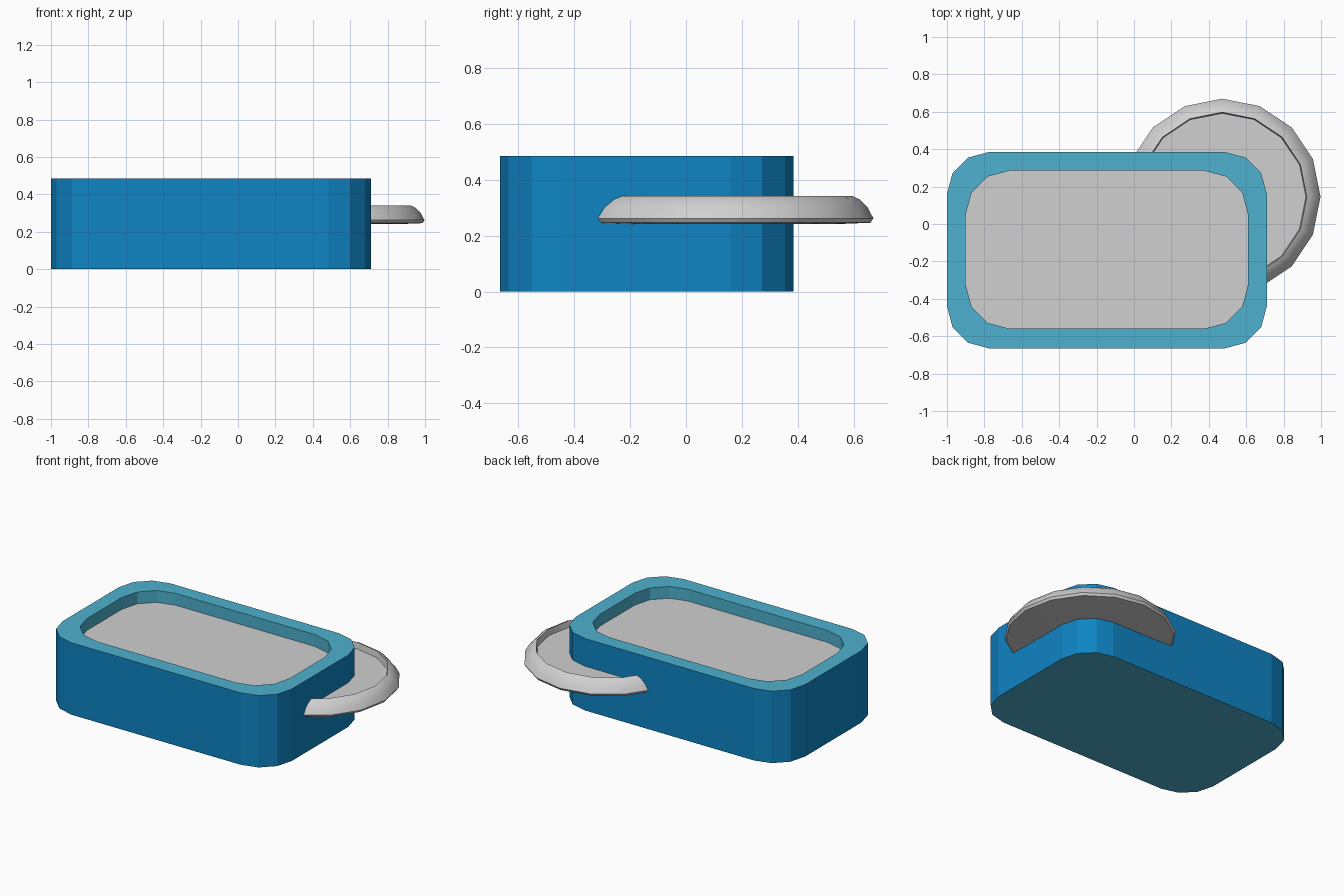
import bpy
import bmesh
from math import cos, sin, pi, radians

cube = bpy.data.objects.get("Cube")
if cube:
    bpy.data.objects.remove(cube, do_unlink=True)


def make_material(name, colour):
    mat = bpy.data.materials.new(name)
    mat.use_nodes = True
    rgba = (*colour, 1)
    mat.diffuse_color = rgba
    mat.node_tree.nodes["Principled BSDF"].inputs["Base Color"].default_value = rgba
    return mat


blue = make_material("blue wall", (0.0045, 0.23, 0.55))
teal = make_material("teal rim", (0.075, 0.44, 0.62))
grey = make_material("light grey", (0.63, 0.63, 0.63))


def rounded_rect(x0, x1, y0, y1, r, segments=3):
    """Outline of a rectangle with faceted round corners, anticlockwise."""
    centres = [(x1 - r, y1 - r), (x0 + r, y1 - r), (x0 + r, y0 + r), (x1 - r, y0 + r)]
    points = []
    for quarter, (cx, cy) in enumerate(centres):
        for i in range(segments + 1):
            a = pi / 2 * (quarter + i / segments)
            points.append((cx + r * cos(a), cy + r * sin(a)))
    return points


def circle(cx, cy, r, sides=16):
    return [(cx + r * cos(2 * pi * i / sides), cy + r * sin(2 * pi * i / sides))
            for i in range(sides)]


def loft(name, sections, band_slots, cap_slots, mats):
    """Join (outline, height) sections into a closed solid with capped ends."""
    bm = bmesh.new()
    rings = [[bm.verts.new((x, y, z)) for x, y in outline] for outline, z in sections]
    n = len(rings[0])
    for lower, upper, slot in zip(rings, rings[1:], band_slots):
        for i in range(n):
            j = (i + 1) % n
            face = bm.faces.new((lower[i], lower[j], upper[j], upper[i]))
            face.material_index = slot
    bm.faces.new(reversed(rings[0])).material_index = cap_slots[0]
    bm.faces.new(rings[-1]).material_index = cap_slots[1]
    mesh = bpy.data.meshes.new(name)
    bm.to_mesh(mesh)
    bm.free()
    for mat in mats:
        mesh.materials.append(mat)
    obj = bpy.data.objects.new(name, mesh)
    bpy.context.collection.objects.link(obj)
    return obj


# Tub: blue wall, teal rim and base, shallow recess with a grey floor
outer = rounded_rect(-1.0, 0.71, -0.665, 0.385, 0.225)
inner = rounded_rect(-0.9, 0.61, -0.56, 0.285, 0.235)
loft("tub",
     [(outer, 0), (outer, 0.485), (inner, 0.485), (inner, 0.405)],
     [0, 1, 1], [1, 2], [blue, teal, grey])

# Round dish half sunk into the back left corner of the tub
profile = [(0.39, 0.241), (0.515, 0.246), (0.525, 0.262), (0.505, 0.3),
           (0.475, 0.33), (0.452, 0.341), (0.447, 0.298)]
dish = loft("round_dish",
            [(circle(0.472, 0.145, r), z) for r, z in profile],
            [0] * (len(profile) - 1), [0, 0], [grey])

bpy.ops.object.select_all(action="DESELECT")
dish.select_set(True)
bpy.context.view_layer.objects.active = dish
bpy.ops.object.shade_smooth_by_angle(angle=radians(50))
